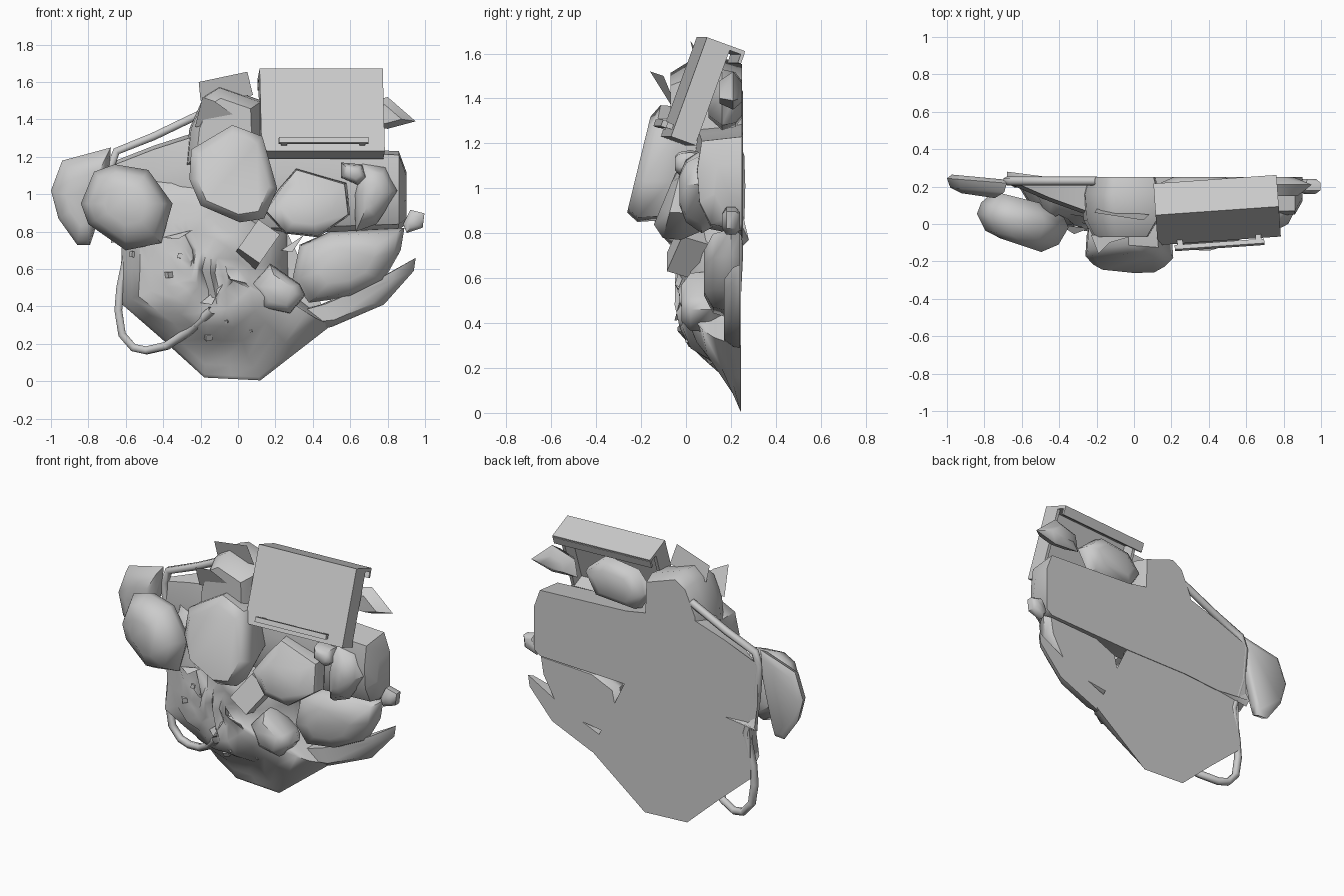
import bpy, bmesh, random
from math import radians
from mathutils import Vector, Euler

if "Cube" in bpy.data.objects:
    bpy.data.objects.remove(bpy.data.objects["Cube"])

random.seed(4)


def finish(name, bm, angle=50):
    bmesh.ops.recalc_face_normals(bm, faces=bm.faces)
    me = bpy.data.meshes.new(name)
    bm.to_mesh(me)
    bm.free()
    ob = bpy.data.objects.new(name, me)
    bpy.context.collection.objects.link(ob)
    bpy.ops.object.select_all(action='DESELECT')
    ob.select_set(True)
    bpy.context.view_layer.objects.active = ob
    bpy.ops.object.shade_smooth_by_angle(angle=radians(angle))
    return ob


def loft(rings):
    """Skin a series of equal-length point rings and cap both ends."""
    bm = bmesh.new()
    vs = [[bm.verts.new(p) for p in r] for r in rings]
    n = len(vs[0])
    for a, b in zip(vs, vs[1:]):
        for i in range(n):
            j = (i + 1) % n
            bm.faces.new((a[i], a[j], b[j], b[i]))
    bm.faces.new(vs[0])
    bm.faces.new(vs[-1])
    return bm


def lump_mesh(outline, rings, tilt=0, turn=0):
    """Bag: front outline (x, z) repeated at depths (y, scale)."""
    cx = sum(p[0] for p in outline) / len(outline)
    cz = sum(p[1] for p in outline) / len(outline)
    return loft([[(cx + (x - cx) * s, y + tilt * (z - cz) + turn * (x - cx), cz + (z - cz) * s)
                  for x, z in outline] for y, s in rings])


def lump(name, outline, rings, tilt=0, turn=0):
    return finish(name, lump_mesh(outline, rings, tilt, turn))


def box(name, loc, size, rot=(0, 0, 0)):
    bm = bmesh.new()
    bmesh.ops.create_cube(bm, size=1)
    m = Euler([radians(a) for a in rot]).to_matrix()
    for v in bm.verts:
        v.co = m @ Vector([c * s for c, s in zip(v.co, size)]) + Vector(loc)
    return finish(name, bm)


def sheet(name, pts):
    bm = bmesh.new()
    bm.faces.new([bm.verts.new(p) for p in pts])
    return finish(name, bm)


# wide rounded body across the top, flat toward the wall, tapering to the left
sections = [(.90, .12, 1.12, .84), (.86, .05, 1.23, .81), (.25, .04, 1.26, .79),
            (-.20, .03, 1.34, .79), (-.45, .12, 1.26, .77), (-.68, .22, 1.17, .74)]
finish("upper_body", loft([[(x, .25, t), (x, y + .02, t - .02), (x, y, t - .15),
                            (x, y + .01, b + .13), (x, y + .06, b + .03), (x, .25, b)]
                           for x, y, t, b in sections]))

# crumpled heap sloping down to the ground edge
heap = lump_mesh([(-.62, .80), (-.63, .42), (-.40, .22), (-.18, .02), (.12, .005), (.50, .30),
                  (.27, .48), (.26, .80), (-.08, 1.12), (-.40, 1.16), (-.55, 1.13)],
                 [(.245, 1), (.20, .97), (.05, .78), (-.01, .5), (-.02, .2)])
bmesh.ops.triangulate(heap, faces=[f for f in heap.faces if len(f.verts) > 4])
bmesh.ops.subdivide_edges(heap, edges=heap.edges[:], cuts=1, use_grid_fill=True)
for v in heap.verts:
    z = v.co.z
    if v.co.y < .12:
        v.co += Vector([random.uniform(-a, a) for a in (.01, .035, .01)])
    floor = .245 - .4 * z if z < .2 else .165 - (z - .2) * 1.5
    if z < .35:
        v.co.y = min(.245, max(v.co.y, floor))
heap = finish("crumpled_heap", heap, 70)

# long folded strip along the lower right edge
lump("lower_fold", [(.95, .66), (.94, .59), (.78, .41), (.50, .29), (.05, .24), (.05, .30),
                    (.44, .41), (.70, .52)], [(.24, 1), (.21, .95), (.17, .72)])

# bags, back to front profile given as (depth, scale)
lump("far_left_bag", [(-.94, 1.18), (-.68, 1.25), (-.69, 1.10), (-.72, .98), (-.77, .79),
                      (-.79, .73), (-.86, .73), (-.96, .87), (-1.0, 1.02)],
     [(.25, .85), (.23, 1), (.18, .9), (.15, .55)], turn=-.08)
lump("left_bag", [(-.66, 1.16), (-.48, 1.13), (-.35, .95), (-.41, .74), (-.60, .70),
                  (-.80, .84), (-.84, .95), (-.77, 1.12)],
     [(.14, .6), (.08, .9), (.02, 1), (-.07, .8), (-.11, .45)], turn=-.15)
lump("centre_bag", [(-.03, 1.37), (.13, 1.31), (.21, 1.03), (.14, .87), (.01, .85),
                    (-.20, .94), (-.26, 1.08), (-.25, 1.24)],
     [(.06, .8), (-.06, .97), (-.17, 1), (-.215, .82)], tilt=.2)
lump("right_bag", [(.31, 1.14), (.58, 1.06), (.60, .89), (.43, .77), (.25, .79),
                   (.14, .91), (.22, 1.03)],
     [(.10, .8), (.02, 1), (-.06, .95), (-.10, .6)], tilt=.25)
lump("right_side_bag", [(.66, 1.17), (.79, 1.15), (.86, 1.02), (.74, .84), (.63, .80),
                        (.62, 1.0)], [(.14, .8), (.07, 1), (.0, .75), (-.03, .35)])
lump("small_scrap", [(.55, 1.17), (.66, 1.16), (.69, 1.09), (.64, 1.05), (.55, 1.09)],
     [(.10, .7), (.02, 1), (-.03, .85), (-.05, .5)])
lump("lower_right_bag", [(.89, .82), (.87, .70), (.78, .54), (.60, .45), (.38, .42),
                         (.29, .54), (.33, .73), (.49, .80)],
     [(.24, .9), (.20, 1), (.12, .88), (.08, .5)])
lump("small_front_bag", [(.17, .63), (.33, .52), (.36, .46), (.28, .36), (.13, .39), (.07, .52)],
     [(.17, .7), (.11, 1), (.02, .95), (-.02, .6)])
lump("side_knob", [(.92, .92), (1.0, .90), (.99, .82), (.90, .79), (.88, .84)],
     [(.24, .6), (.22, .95), (.18, .95), (.16, .5)])
lump("upper_left_bag", [(-.28, 1.15), (-.26, 1.35), (-.18, 1.53), (-.10, 1.58), (.13, 1.50),
                        (.14, 1.22), (0, 1.17)],
     [(.25, .88), (.16, 1), (.02, .95), (-.07, .7)])

# bags tucked behind the tilted tray
lump("rear_right_bag", [(.80, 1.52), (.95, 1.39), (.80, 1.35), (.62, 1.36), (.64, 1.47)],
     [(.25, .5), (.21, 1), (.15, .6)])
lump("rear_middle_bag", [(.12, 1.38), (.22, 1.50), (.45, 1.53), (.58, 1.42), (.50, 1.28),
                         (.2, 1.26)], [(.25, .6), (.22, .9), (.16, 1), (.10, .6)])

# tilted open-backed tray with a lip and a handle
tilt = (-20, 0, 4)
tray_m = Euler([radians(a) for a in tilt]).to_matrix()
tray_loc = Vector((.45, -.005, 1.45))


def tray_part(name, off, size):
    box(name, tray_m @ Vector(off) + tray_loc, size, tilt)


tray_part("tray_front", (0, .01, 0), (.66, .03, .47))
tray_part("tray_bottom", (0, .06, -.225), (.66, .11, .02))
tray_part("tray_top_lip", (0, .09, .225), (.66, .17, .02))
tray_part("tray_lip_return", (0, .17, .20), (.66, .015, .05))
for s in (-1, 1):
    tray_part("tray_side", (s * .32, .06, 0), (.02, .10, .46))
    tray_part("handle_post", (s * .21, -.02, -.19), (.03, .06, .025))
tray_part("handle_bar", (0, -.045, -.19), (.48, .025, .03))

# small carton and loose sheets
box("carton", (.10, .01, .73), (.14, .13, .20), (-20, 35, 0))
sheet("top_sheet", [(-.21, .06, 1.60), (.05, .02, 1.655), (.08, .05, 1.53), (-.2, .08, 1.5)])
sheet("front_flap", [(-.19, -.16, 1.52), (-.13, -.10, 1.50), (.04, -.05, 1.38), (-.23, -.06, 1.36)])

# bent hose
cu = bpy.data.curves.new("hose", 'CURVE')
cu.dimensions = '3D'
cu.bevel_depth = .024
cu.bevel_resolution = 1
path = [(-.2, .23, 1.43), (-.45, .23, 1.31), (-.65, .23, 1.23), (-.68, .23, 1.15), (-.66, .23, .92),
        (-.59, .23, .70), (-.63, .22, .50), (-.64, .22, .38), (-.62, .22, .25), (-.56, .22, .18),
        (-.49, .21, .165), (-.38, .17, .19), (-.26, .08, .27), (-.14, -.02, .38)]
sp = cu.splines.new('POLY')
sp.points.add(len(path) - 1)
for p, c in zip(sp.points, path):
    p.co = (*c, 1)
bpy.context.collection.objects.link(bpy.data.objects.new("hose", cu))

# rubble and shards resting on the heap
bpy.context.view_layer.update()


def heap_y(x, z):
    hit, p, _, _ = heap.ray_cast((x, -1, z), (0, 1, 0))
    return p.y if hit else .1


for x, z, s in [(-.56, .68, .03), (-.31, .67, .025), (-.37, .57, .03), (-.16, .24, .035),
                (-.06, .32, .015), (.07, .27, .012)]:
    box("rubble", (x, heap_y(x, z), z), (s, s, s), [random.uniform(0, 90) for _ in range(3)])
for x, z, dx, dz in [(-.40, .77, .16, .04), (-.20, .42, .12, .10), (.23, .70, .12, .08)]:
    y = heap_y(x, z)
    sheet("shard", [(x, y, z), (x + dx * .5, y - .05, z - .01), (x + dx, y - .02, z + dz)])
